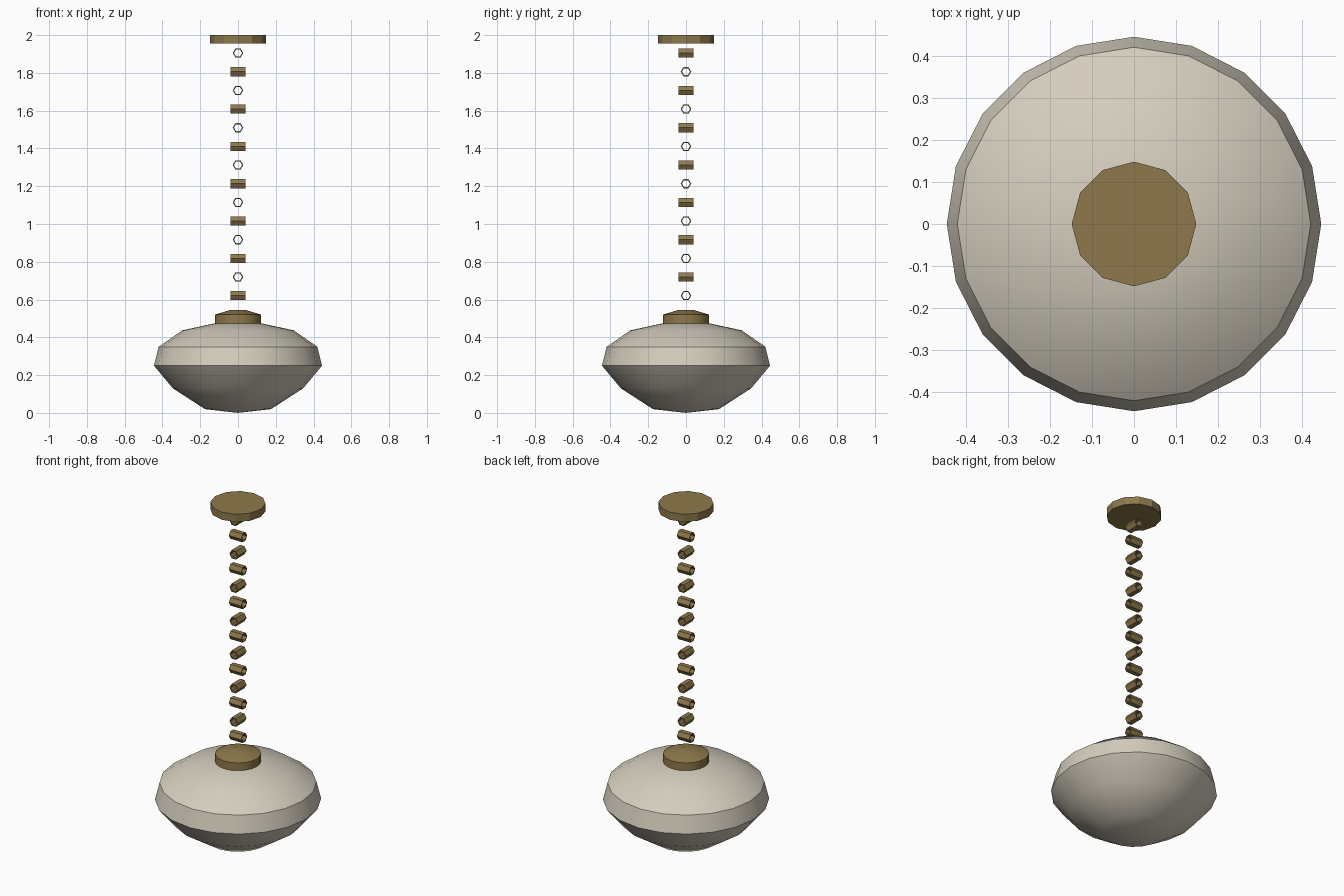
import bpy, bmesh, math
from mathutils import Matrix

if "Cube" in bpy.data.objects:
    bpy.data.objects.remove(bpy.data.objects["Cube"])


def material(name, rgb):
    m = bpy.data.materials.new(name)
    m.diffuse_color = (*rgb, 1)
    m.use_nodes = True
    m.node_tree.nodes["Principled BSDF"].inputs["Base Color"].default_value = m.diffuse_color
    return m


ivory = material("ivory glass", (0.66, 0.61, 0.51))
brass = material("aged brass", (0.27, 0.19, 0.07))


def lathe(name, profile, sides, mat, smooth=None, closed=False, matrix=None):
    """Spin (radius, z) points around z; radius 0 becomes a pole."""
    bm = bmesh.new()
    rings = []
    for r, z in profile:
        if r == 0:
            rings.append([bm.verts.new((0, 0, z))] * sides)
        else:
            rings.append([bm.verts.new((r * math.cos(2 * math.pi * i / sides),
                                        r * math.sin(2 * math.pi * i / sides), z))
                          for i in range(sides)])
    pairs = list(zip(rings, rings[1:]))
    if closed:
        pairs.append((rings[-1], rings[0]))
    for a, b in pairs:
        for i in range(sides):
            j = (i + 1) % sides
            bm.faces.new(list(dict.fromkeys((a[i], a[j], b[j], b[i]))))
    bmesh.ops.recalc_face_normals(bm, faces=bm.faces)
    if matrix:
        bm.transform(matrix)
    me = bpy.data.meshes.new(name)
    bm.to_mesh(me)
    bm.free()
    me.materials.append(mat)
    ob = bpy.data.objects.new(name, me)
    bpy.context.collection.objects.link(ob)
    if smooth:
        bpy.ops.object.select_all(action='DESELECT')
        ob.select_set(True)
        bpy.context.view_layer.objects.active = ob
        bpy.ops.object.shade_smooth_by_angle(angle=math.radians(smooth))
    return ob


# Glass shade with sharp edges around its widest band
lathe("shade", [(0, 0), (0.175, 0.02), (0.345, 0.13), (0.445, 0.25),
                (0.42, 0.35), (0.295, 0.437), (0.12, 0.475), (0, 0.48)], 20, ivory, 35)

# Brass cap on the shade, and ceiling canopy
lathe("shade_cap", [(0, 0.46), (0.123, 0.46), (0.123, 0.52), (0.04, 0.545), (0, 0.546)],
      20, brass, 19)
lathe("ceiling_canopy", [(0, 1.955), (0.148, 1.955), (0.148, 2.0), (0, 2.0)], 12, brass)

# Chain of short hexagonal tubes, alternately turned along y and x
for k in range(14):
    z = 1.905 - k * 0.0988
    turn = (Matrix.Rotation(math.pi / 2, 4, 'X') if k % 2 == 0 else
            Matrix.Rotation(math.pi / 2, 4, 'Z') @ Matrix.Rotation(math.pi / 2, 4, 'X'))
    lathe(f"chain_link_{k + 1}", [(0.028, -0.04), (0.028, 0.04), (0.021, 0.04), (0.021, -0.04)],
          6, brass, closed=True, matrix=Matrix.Translation((0, 0, z)) @ turn)
